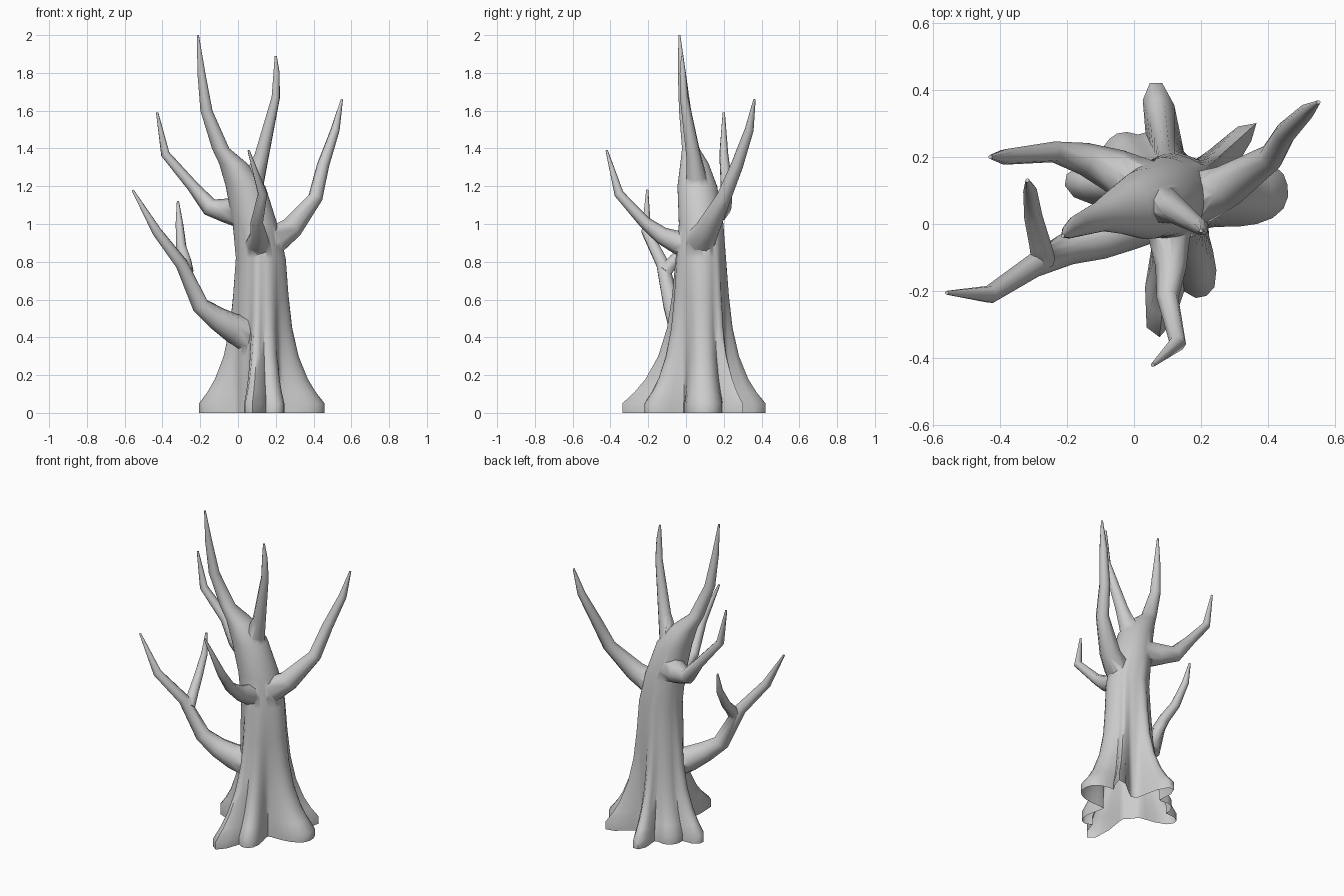
import bpy, bmesh, math
from mathutils import Vector

if "Cube" in bpy.data.objects:
    bpy.data.objects.remove(bpy.data.objects["Cube"])


def loft(name, rings):
    """Closed solid through matching vertex rings."""
    bm = bmesh.new()
    loops = [[bm.verts.new(p) for p in r] for r in rings]
    n = len(loops[0])
    for a, b in zip(loops, loops[1:]):
        for i in range(n):
            j = (i + 1) % n
            bm.faces.new((a[i], a[j], b[j], b[i]))
    bm.faces.new(loops[0][::-1])
    bm.faces.new(loops[-1])
    bmesh.ops.recalc_face_normals(bm, faces=bm.faces)
    me = bpy.data.meshes.new(name)
    bm.to_mesh(me)
    bm.free()
    ob = bpy.data.objects.new(name, me)
    bpy.context.collection.objects.link(ob)
    return ob


def limb(name, base, thick, *pts, sides=8):
    """Tapered limb: flared base radius, then a thinning stem to a pointed tip."""
    P = [Vector(p) for p in pts]
    d = P[-1] - P[0]
    side = Vector((-d.y, d.x, 0)).normalized()
    dist = [0]
    for a, b in zip(P, P[1:]):
        dist.append(dist[-1] + (b - a).length)
    rings = []
    for i, p in enumerate(P):
        s = dist[i] / dist[-1]
        r = .006 + thick * (1 - s) ** .5 + (base - thick) * max(0, 1 - s / .45) ** 1.5
        t = (P[min(i + 1, len(P) - 1)] - P[max(i - 1, 0)]).normalized()
        v = t.cross(side).normalized()
        u = v.cross(t)
        rings.append([p + r * (math.cos(a) * u + math.sin(a) * v)
                      for a in (math.tau * k / sides for k in range(sides))])
    return loft(name, rings)


# Roots as lobes: direction in degrees, reach, half width in degrees
ROOTS = [(4, .21, 29), (42, .2, 10), (100, .22, 14), (140, .13, 28),
         (171, .2, 18), (263, .29, 13), (286, .18, 20)]


def root_reach(deg):
    return max(reach * math.exp(-abs(((deg - a + 180) % 360 - 180) / w) ** 2.6)
               for a, reach, w in ROOTS)


# Trunk: root lobes fade out with height, then the stem leans into the leader tip
stem = [(z, .12, .08, .13) for z in (0, .05, .11, .18, .3, .45, .62)]
stem += [(.82, .12, .08, .125), (1.0, .09, .08, .118), (1.2, .04, .06, .105),
         (1.32, -.025, .045, .075), (1.4, -.092, .025, .046),
         (1.6, -.167, -.005, .032), (1.8, -.194, -.022, .021), (2.0, -.212, -.035, .005)]
rings = []
for z, cx, cy, r in stem:
    fade = min(1, 1.25 * math.exp(-z / .23)) if z < 1 else 0
    rings.append([(cx + (r + fade * root_reach(d)) * math.cos(math.radians(d)),
                   cy + (r + fade * root_reach(d)) * math.sin(math.radians(d)), z)
                  for d in range(0, 360, 6)])
tree = loft("tree", rings)

# Limbs
upper = limb("upper_limb", .07, .032, (.05, .06, 1.14), (.09, .055, 1.25),
             (.125, .04, 1.36), (.2, -.01, 1.67), (.204, -.017, 1.8), (.2, -.02, 1.89))
back_left = limb("back_left_limb", .085, .034, (.04, .1, 1.06), (-.06, .16, 1.07),
                 (-.15, .195, 1.09), (-.24, .215, 1.2), (-.385, .2, 1.37), (-.428, .2, 1.59))
right = limb("right_limb", .09, .044, (.12, .075, .86), (.2, .08, .92), (.28, .115, .975),
             (.41, .2, 1.14), (.45, .27, 1.31), (.515, .335, 1.5), (.55, .363, 1.66))
front = limb("front_limb", .08, .034, (.105, .07, .86), (.105, -.05, .905), (.11, -.13, .94),
             (.1, -.22, 1.01), (.13, -.355, 1.16), (.056, -.42, 1.39))
lower_left = limb("lower_left_limb", .1, .044, (.1, .07, .4), (-.03, -.005, .45),
                  (-.11, -.045, .5), (-.2, -.075, .57), (-.3, -.125, .79),
                  (-.43, -.21, .96), (-.558, -.205, 1.18))
twig = limb("lower_left_twig", .03, .028, (-.27, -.11, .75), (-.28, -.06, .81),
            (-.3, .02, .88), (-.31, .1, 1.0), (-.318, .13, 1.12))

# Weld the limbs into the trunk
parts = [upper, back_left, right, front, lower_left, twig]
for part in parts:
    m = tree.modifiers.new(part.name, 'BOOLEAN')
    m.operation, m.solver, m.object = 'UNION', 'EXACT', part
bpy.context.view_layer.objects.active = tree
tree.select_set(True)
for m in list(tree.modifiers):
    bpy.ops.object.modifier_apply(modifier=m.name)
for part in parts:
    bpy.data.objects.remove(part)

# Open underside
bm = bmesh.new()
bm.from_mesh(tree.data)
under = [f for f in bm.faces if all(v.co.z < .001 for v in f.verts)]
bmesh.ops.delete(bm, geom=under, context='FACES')
bm.to_mesh(tree.data)
bm.free()
bpy.ops.object.shade_smooth_by_angle(angle=math.radians(60))
